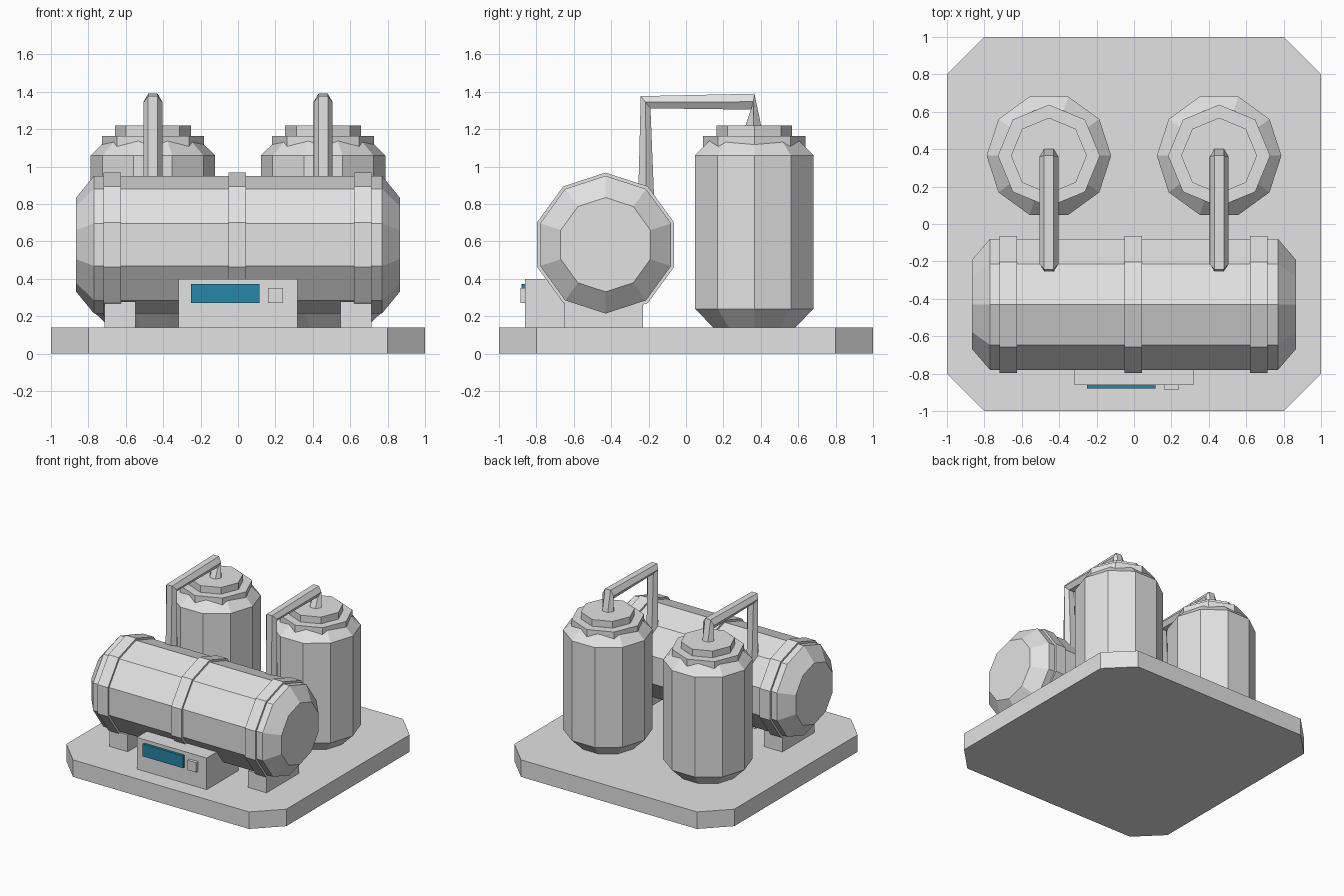
import bpy, bmesh
from math import pi, cos, sin
from mathutils import Vector

if "Cube" in bpy.data.objects:
    bpy.data.objects.remove(bpy.data.objects["Cube"])


def material(name, rgb):
    m = bpy.data.materials.new(name)
    m.diffuse_color = (*rgb, 1)
    m.use_nodes = True
    m.node_tree.nodes["Principled BSDF"].inputs["Base Color"].default_value = m.diffuse_color
    return m


GREY = material("light grey metal", (0.76, 0.76, 0.76))
TEAL = material("teal screen", (0.019, 0.24, 0.38))


def loft(name, rings, mat=GREY):
    """Join rings of points with side faces and close both ends."""
    bm = bmesh.new()
    loops = [[bm.verts.new(p) for p in ring] for ring in rings]
    n = len(loops[0])
    for a, b in zip(loops, loops[1:]):
        for i in range(n):
            j = (i + 1) % n
            bm.faces.new((a[i], a[j], b[j], b[i]))
    bm.faces.new(loops[0][::-1])
    bm.faces.new(loops[-1])
    bmesh.ops.recalc_face_normals(bm, faces=bm.faces)
    me = bpy.data.meshes.new(name)
    bm.to_mesh(me)
    bm.free()
    me.materials.append(mat)
    ob = bpy.data.objects.new(name, me)
    bpy.context.collection.objects.link(ob)
    return ob


def box(name, x, y, z, mat=GREY):
    return loft(name, [[(x[0], y[0], h), (x[1], y[0], h), (x[1], y[1], h), (x[0], y[1], h)]
                       for h in z], mat)


def upright(name, cx, cy, profile, sides):
    """Vertical turned shape from (radius, z) pairs, with a corner on the x axis."""
    return loft(name, [[(cx + r * cos(2 * pi * i / sides), cy + r * sin(2 * pi * i / sides), z)
                        for i in range(sides)] for r, z in profile])


def lying(name, cy, cz, profile, sides=10):
    """Turned shape along x from (radius, x) pairs, with a corner at the top."""
    return loft(name, [[(x, cy + r * sin(2 * pi * i / sides), cz + r * cos(2 * pi * i / sides))
                        for i in range(sides)] for r, x in profile])


# Base plate with cut corners
outline = [(-1, -0.8), (-0.8, -1), (0.8, -1), (1, -0.8), (1, 0.8), (0.8, 1), (-0.8, 1), (-1, 0.8)]
loft("base_plate", [[(x, y, z) for x, y in outline] for z in (0, 0.14)])

# Lying tank with straps
TY, TZ = -0.43, 0.583
lying("lying_tank", TY, TZ, [(0.252, -0.865), (0.368, -0.77), (0.368, 0.77), (0.252, 0.865)])
for label, x in (("left", -0.672), ("middle", -0.003), ("right", 0.668)):
    lying(label + "_strap", TY, TZ, [(0.385, x - 0.047), (0.385, x + 0.047)])

# Control box with screen and button
box("control_box", (-0.318, 0.318), (-0.86, -0.45), (0.14, 0.40))
box("control_screen", (-0.25, 0.115), (-0.88, -0.86), (0.27, 0.372), TEAL)
box("control_button", (0.16, 0.24), (-0.885, -0.86), (0.27, 0.35))

# Pipe cross-sections: outer and inner edge in the y-z plane
pipe_path = [((-0.256, 0.82), (-0.17, 0.82)), ((-0.242, 1.377), (-0.19, 1.312)),
             ((0.366, 1.39), (0.355, 1.305)), ((0.402, 1.218), (0.318, 1.218))]

for label, s in (("left", -1), ("right", 1)):
    cx = 0.455 * s
    # Support foot
    box(label + "_foot", sorted((0.548 * s, 0.715 * s)), (-0.65, -0.23), (0.14, 0.278))
    # Upright tank, collar and cap
    upright(label + "_upright_tank", cx, 0.365,
            [(0.23, 0.14), (0.333, 0.24), (0.333, 1.06), (0.235, 1.155)], 10)
    upright(label + "_collar", cx, 0.365, [(0.273, 1.10), (0.273, 1.165)], 8)
    upright(label + "_cap", cx, 0.365, [(0.203, 1.16), (0.203, 1.22)], 8)
    # Six-sided pipe joining the tanks
    rings = []
    for o, i in pipe_path:
        m = ((o[0] + i[0]) / 2, (o[1] + i[1]) / 2)
        rings.append([(cx + dx, *p) for dx, p in ((-0.025, o), (0.025, o), (0.05, m),
                                                  (0.025, i), (-0.025, i), (-0.05, m))])
    loft(label + "_pipe", rings)
